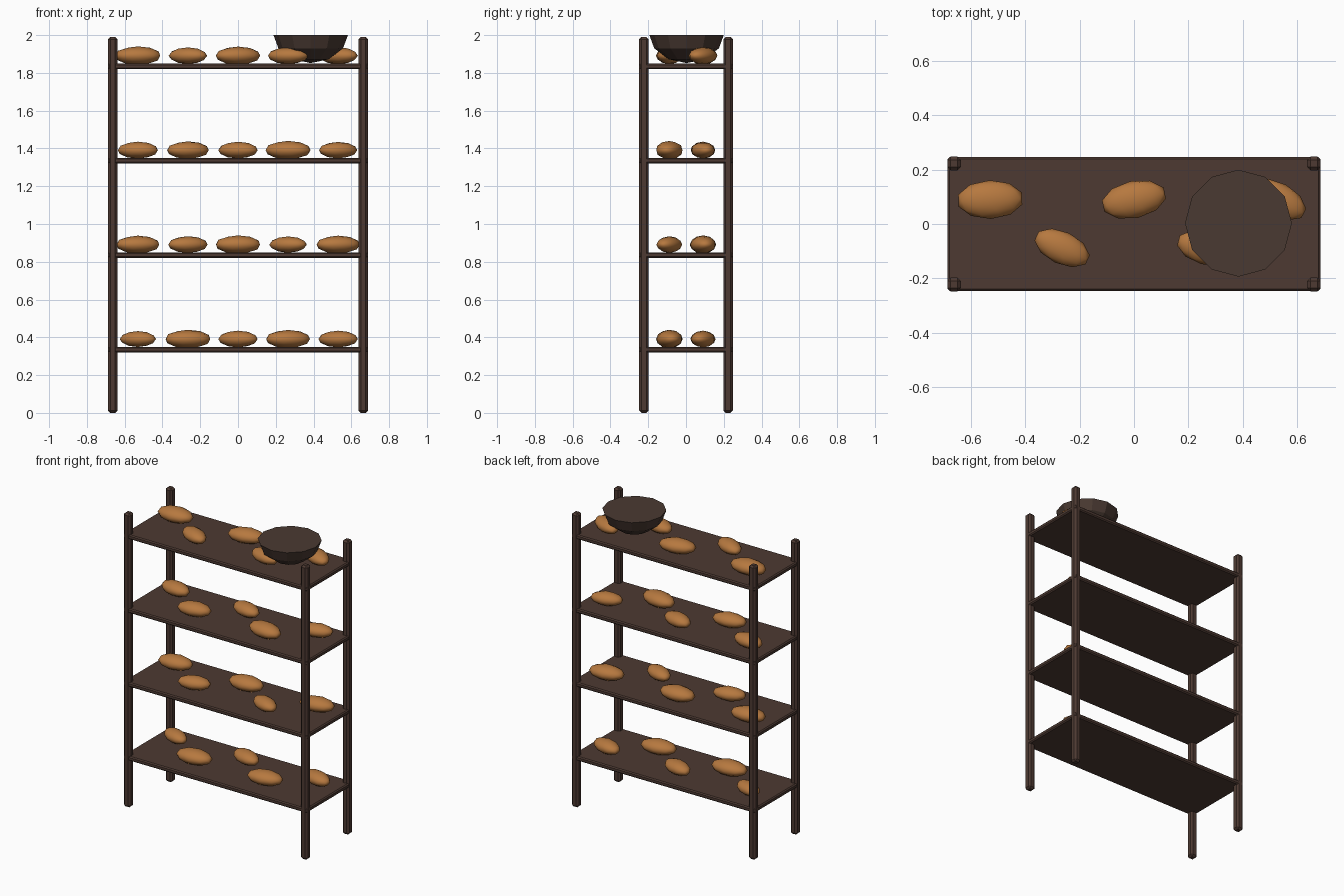
import bpy, bmesh, math

if "Cube" in bpy.data.objects:
    bpy.data.objects.remove(bpy.data.objects["Cube"])


def material(name, rgb):
    m = bpy.data.materials.new(name)
    m.diffuse_color = (*rgb, 1)
    m.use_nodes = True
    m.node_tree.nodes["Principled BSDF"].inputs["Base Color"].default_value = m.diffuse_color
    return m


WOOD = material("dark wood", (0.075, 0.042, 0.032))
CRUST = material("bread crust", (0.47, 0.19, 0.05))
BOWL = material("bowl wood", (0.068, 0.042, 0.032))


def finish(bm, name, mat):
    bmesh.ops.recalc_face_normals(bm, faces=bm.faces[:])
    me = bpy.data.meshes.new(name)
    bm.to_mesh(me)
    bm.free()
    me.materials.append(mat)
    ob = bpy.data.objects.new(name, me)
    bpy.context.collection.objects.link(ob)
    return ob


def box(name, loc, size, bevel):
    bm = bmesh.new()
    bmesh.ops.create_cube(bm, size=1)
    bmesh.ops.scale(bm, vec=size, verts=bm.verts)
    ob = finish(bm, name, WOOD)
    ob.location = loc
    mod = ob.modifiers.new("bevel", "BEVEL")
    mod.width = bevel
    mod.segments = 1
    return ob


# corner posts
for sx in (-1, 1):
    for sy in (-1, 1):
        box("post", (sx * 0.663, sy * 0.223, 0.995), (0.05, 0.05, 1.99), 0.012)

# shelves
SHELF_TOPS = (0.35, 0.85, 1.35, 1.85)
for z in SHELF_TOPS:
    box("shelf", (0, 0, z - 0.015), (1.374, 0.494, 0.03), 0.007)

# loaves: visible half length and turn in degrees, left to right per shelf
LOAVES = (
    ((0.097, -22), (0.122, 4), (0.105, -18), (0.118, 8), (0.105, -16)),
    ((0.116, 6), (0.105, 14), (0.121, 2), (0.101, -24), (0.116, 8)),
    ((0.107, -10), (0.112, 8), (0.105, -16), (0.121, -10), (0.102, 14)),
    ((0.123, 2), (0.104, -25), (0.119, 12), (0.107, -15), (0.108, -28)),
)
for z, row in zip(SHELF_TOPS, LOAVES):
    for i, (half, turn) in enumerate(row):
        bm = bmesh.new()
        bmesh.ops.create_icosphere(bm, subdivisions=2, radius=1)
        ob = finish(bm, "loaf", CRUST)
        height = 0.042 + (half - 0.097) * 0.28
        ob.scale = (half * (1 + abs(turn) * 0.002), half * 0.58, height)
        ob.location = (-0.53 + 0.265 * i, 0.09 if i % 2 == 0 else -0.088, z + 0.041)
        ob.rotation_euler.z = math.radians(turn)
        bpy.ops.object.select_all(action="DESELECT")
        ob.select_set(True)
        bpy.context.view_layer.objects.active = ob
        bpy.ops.object.shade_smooth_by_angle(angle=math.radians(30))

# twelve-sided bowl with a flat filled top
bm = bmesh.new()
rings = []
for r, z in ((0.197, 2.0), (0.171, 1.93), (0.095, 1.872)):
    rings.append([bm.verts.new((r * math.cos(a * math.pi / 6), r * math.sin(a * math.pi / 6), z))
                  for a in range(12)])
tip = bm.verts.new((0, 0, 1.852))
bm.faces.new(rings[0])
for k in range(12):
    n = (k + 1) % 12
    for up, low in zip(rings, rings[1:]):
        bm.faces.new((up[k], low[k], low[n], up[n]))
    bm.faces.new((rings[-1][k], tip, rings[-1][n]))
bowl = finish(bm, "bowl", BOWL)
bowl.location = (0.385, 0.003, 0)
